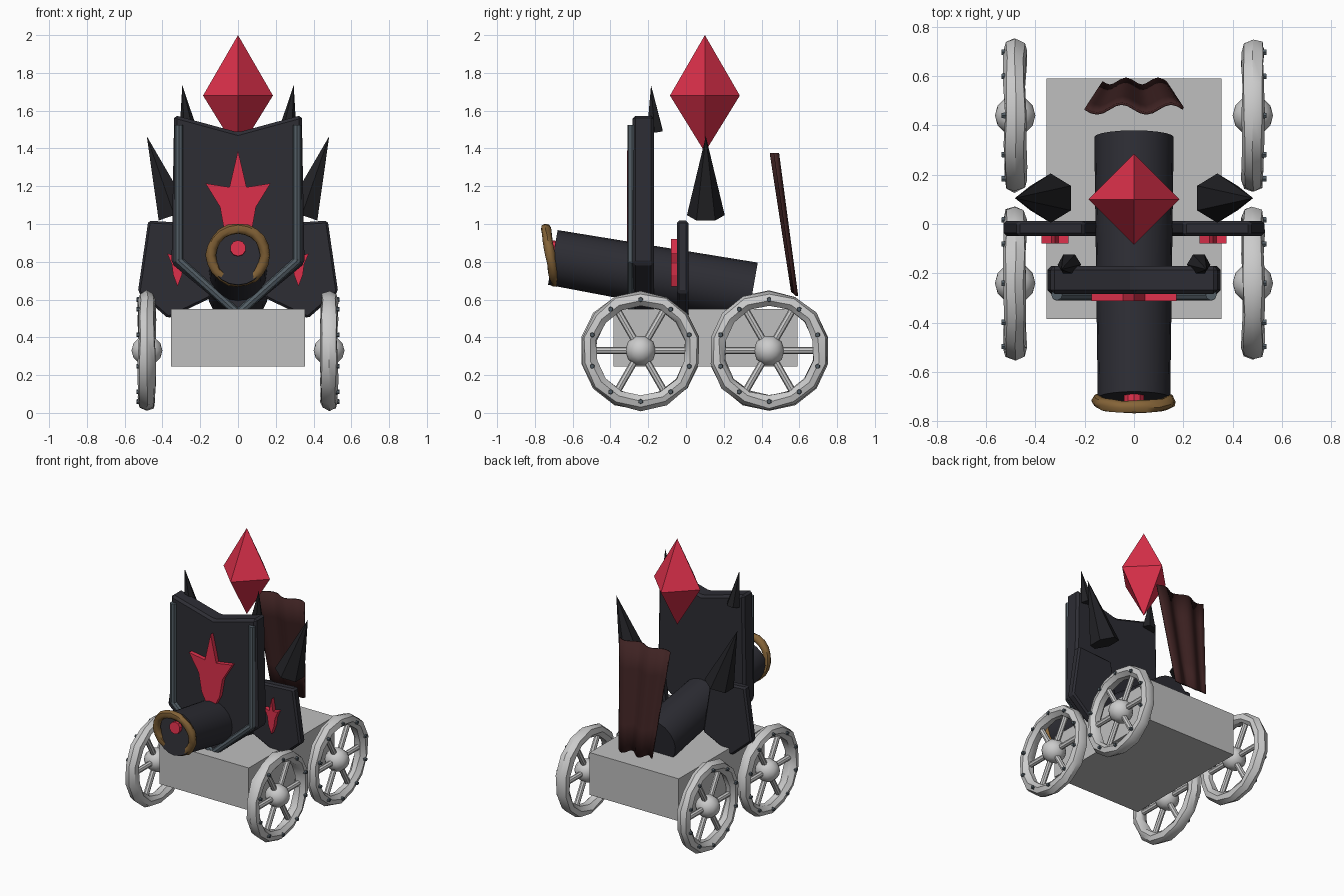
import bpy, bmesh, math, random
from mathutils import Vector, Matrix

if "Cube" in bpy.data.objects:
    bpy.data.objects.remove(bpy.data.objects["Cube"])

random.seed(4)


def material(name, r, g, b):
    m = bpy.data.materials.new(name)
    m.diffuse_color = (r, g, b, 1)
    m.use_nodes = True
    m.node_tree.nodes["Principled BSDF"].inputs["Base Color"].default_value = m.diffuse_color
    return m


IRON = material("dark iron", 0.026, 0.026, 0.034)
SPIKE = material("black spike", 0.015, 0.015, 0.018)
RED = material("crimson", 0.72, 0.03, 0.07)
STEEL = material("blue steel", 0.085, 0.11, 0.13)
BRASS = material("old brass", 0.24, 0.13, 0.04)
CLOTH = material("dark red cloth", 0.048, 0.016, 0.016)
GREY = material("light grey", 0.6, 0.6, 0.6)
BOX = material("cart grey", 0.52, 0.52, 0.52)


def finish(name, bm, mat, smooth=None):
    bmesh.ops.recalc_face_normals(bm, faces=bm.faces)
    me = bpy.data.meshes.new(name)
    bm.to_mesh(me)
    bm.free()
    me.materials.append(mat)
    if smooth:
        me.shade_smooth()
        me.set_sharp_from_angle(angle=math.radians(smooth))
    ob = bpy.data.objects.new(name, me)
    bpy.context.collection.objects.link(ob)
    return ob


def rod(bm, a, b, r1, r2, sides, spin=0.0):
    """Cone or cylinder from point a to point b."""
    a, b = Vector(a), Vector(b)
    d = b - a
    mat = (Matrix.Translation((a + b) / 2) @ d.to_track_quat('Z', 'Y').to_matrix().to_4x4()
           @ Matrix.Rotation(spin, 4, 'Z'))
    bmesh.ops.create_cone(bm, cap_ends=True, segments=sides, radius1=r1, radius2=r2,
                          depth=d.length, matrix=mat)


def torus(bm, major, minor, wide, n, m, jitter, mat):
    """Ring around local z with slightly uneven hammered sections."""
    rings = []
    for i in range(n):
        a = 2 * math.pi * i / n
        ring = []
        for j in range(m):
            t = 2 * math.pi * j / m
            r = major + minor * math.cos(t) + random.uniform(-jitter, jitter)
            z = wide * math.sin(t) + random.uniform(-jitter, jitter)
            ring.append(bm.verts.new(mat @ Vector((r * math.cos(a), r * math.sin(a), z))))
        rings.append(ring)
    for i in range(n):
        p, q = rings[i], rings[(i + 1) % n]
        for j in range(m):
            k = (j + 1) % m
            bm.faces.new((p[j], q[j], q[k], p[k]))


def plate(name, pts, y0, y1, mat, bevel=0.0):
    """Outline in x and z, extruded from y0 to y1."""
    bm = bmesh.new()
    f = bm.faces.new([bm.verts.new((x, y0, z)) for x, z in pts])
    ext = bmesh.ops.extrude_face_region(bm, geom=[f])
    for v in ext["geom"]:
        if isinstance(v, bmesh.types.BMVert):
            v.co.y = y1
    if bevel:
        bmesh.ops.recalc_face_normals(bm, faces=bm.faces)
        bmesh.ops.bevel(bm, geom=bm.edges[:], offset=bevel, segments=1, affect='EDGES')
    return finish(name, bm, mat)


def mirrored(half):
    return half + [(-x, z) for x, z in reversed(half) if abs(x) > 1e-6]


# Cart body
bm = bmesh.new()
bmesh.ops.create_cube(bm, size=1, matrix=Matrix.Translation((0, 0.1025, 0.3975))
                      @ Matrix.Diagonal((0.71, 0.975, 0.305, 1)))
finish("cart_body", bm, BOX)

# Wheels: rim, spokes, hub and outer bolts
for side in (-1, 1):
    for tag, cy in (("front", -0.24), ("rear", 0.44)):
        label = f"{tag}_{'right' if side > 0 else 'left'}"
        c = Vector((side * 0.482, cy, 0.33))
        bm = bmesh.new()
        torus(bm, 0.277, 0.041, 0.046, 14, 7, 0.005,
              Matrix.Translation(c) @ Matrix.Rotation(math.pi / 2, 4, 'Y'))
        for i in range(6):
            a = i * math.pi / 3
            rod(bm, c, c + Vector((0, math.cos(a), math.sin(a))) * 0.26, 0.019, 0.019, 8)
        bmesh.ops.create_uvsphere(bm, u_segments=10, v_segments=6, radius=0.082,
                                  matrix=Matrix.Translation(c) @ Matrix.Rotation(math.pi / 2, 4, 'Y'))
        finish(label + "_wheel", bm, GREY, 40)
        bm = bmesh.new()
        for i in range(10):
            a = i * math.pi / 5
            p = c + Vector((side * 0.035, 0.27 * math.sin(a), 0.27 * math.cos(a)))
            rod(bm, p, p + Vector((side * 0.02, 0, 0)), 0.014, 0.012, 6)
        finish(label + "_wheel_bolts", bm, STEEL)

# Cannon barrel, pointing forward and up
bm = bmesh.new()
rod(bm, (0, -0.705, 0.823), (0, 0.352, 0.637), 0.147, 0.161, 20)
finish("cannon_barrel", bm, IRON, 40)

# Muzzle ring and glowing core
bm = bmesh.new()
torus(bm, 0.143, 0.028, 0.026, 20, 8, 0.003,
      Matrix.Translation((0, -0.718, 0.835)) @ Matrix.Rotation(math.radians(100), 4, 'X'))
finish("muzzle_ring", bm, BRASS, 50)
bm = bmesh.new()
rod(bm, (0, -0.68, 0.868), (0, -0.722, 0.872), 0.042, 0.042, 10)
finish("muzzle_core", bm, RED)

# Front shield with steel trim
shield = mirrored([(0, 1.485), (0.338, 1.577), (0.352, 0.79), (0, 0.5)])
plate("front_shield", shield, -0.283, -0.17, IRON, 0.016)
bm = bmesh.new()
for s in (-1, 1):
    rod(bm, (s * 0.313, -0.287, 1.525), (s * 0.313, -0.287, 0.8), 0.023, 0.023, 8)
    rod(bm, (s * 0.318, -0.287, 0.81), (0, -0.287, 0.525), 0.023, 0.023, 8)
finish("shield_trim", bm, STEEL, 40)

# Crown-shaped emblem, large on the front shield
crown = [(0, 1.39), (0.045, 1.195), (0.172, 1.215), (0.095, 1.09), (0.072, 0.96), (0, 0.82)]
plate("front_emblem", mirrored(crown), -0.313, -0.28, RED)

for s in (-1, 1):
    side = "right" if s > 0 else "left"
    # Side shields and their small emblems
    outline = [(0.2, 1.0), (0.475, 1.018), (0.53, 0.64), (0.37, 0.5), (0.14, 0.61)]
    plate(side + "_side_shield", [(s * x, z) for x, z in outline], -0.048, 0.013, IRON, 0.012)
    small = [(s * 0.32 + x * 0.32, 0.92 + (z - 1.39) * 0.44) for x, z in mirrored(crown)]
    plate(side + "_side_emblem", small, -0.08, -0.045, RED)
    # Small spikes on the shield, large spikes on the flanks
    bm = bmesh.new()
    rod(bm, (s * 0.262, -0.165, 1.49), (s * 0.295, -0.185, 1.735), 0.048, 0, 6, math.pi / 6)
    finish(side + "_shield_spike", bm, SPIKE)
    bm = bmesh.new()
    rod(bm, (s * 0.338, 0.105, 1.047), (s * 0.483, 0.105, 1.465), 0.1, 0, 6)
    # turn so that two base corners point along y
    base = max((v for v in bm.verts if v.co.z < 1.3), key=lambda v: v.co.y)
    if base.co.y < 0.2:
        bm.clear()
        rod(bm, (s * 0.338, 0.105, 1.047), (s * 0.483, 0.105, 1.465), 0.1, 0, 6, math.pi / 6)
    finish(side + "_flank_spike", bm, SPIKE)

# Floating crystal: two four-sided pyramids
bm = bmesh.new()
ring = [bm.verts.new((0.185 * math.cos(i * math.pi / 2), 0.1 + 0.185 * math.sin(i * math.pi / 2), 1.68))
        for i in range(4)]
for z in (2.0, 1.38):
    tip = bm.verts.new((0, 0.1, z))
    for i in range(4):
        bm.faces.new((ring[i], ring[(i + 1) % 4], tip))
finish("crystal", bm, RED)

# Rear banner: folded cloth, narrower and further back at the bottom
bm = bmesh.new()
cols, rows, grid = 16, 4, []
for r in range(rows + 1):
    t = r / rows
    row = []
    for c in range(cols + 1):
        u = c / cols * 2 - 1
        wave = math.cos(2 * math.pi * (u * 0.2 - 0.05) / 0.2)
        row.append(bm.verts.new((u * (0.2 - 0.07 * t), 0.468 + 0.107 * t - wave * (0.02 - 0.006 * t),
                                 1.375 - 0.745 * t + 0.012 * wave * t)))
    grid.append(row)
for r in range(rows):
    for c in range(cols):
        bm.faces.new((grid[r][c], grid[r][c + 1], grid[r + 1][c + 1], grid[r + 1][c]))
banner = finish("rear_banner", bm, CLOTH, 40)
mod = banner.modifiers.new("thickness", 'SOLIDIFY')
mod.thickness = 0.01
mod.offset = 0
